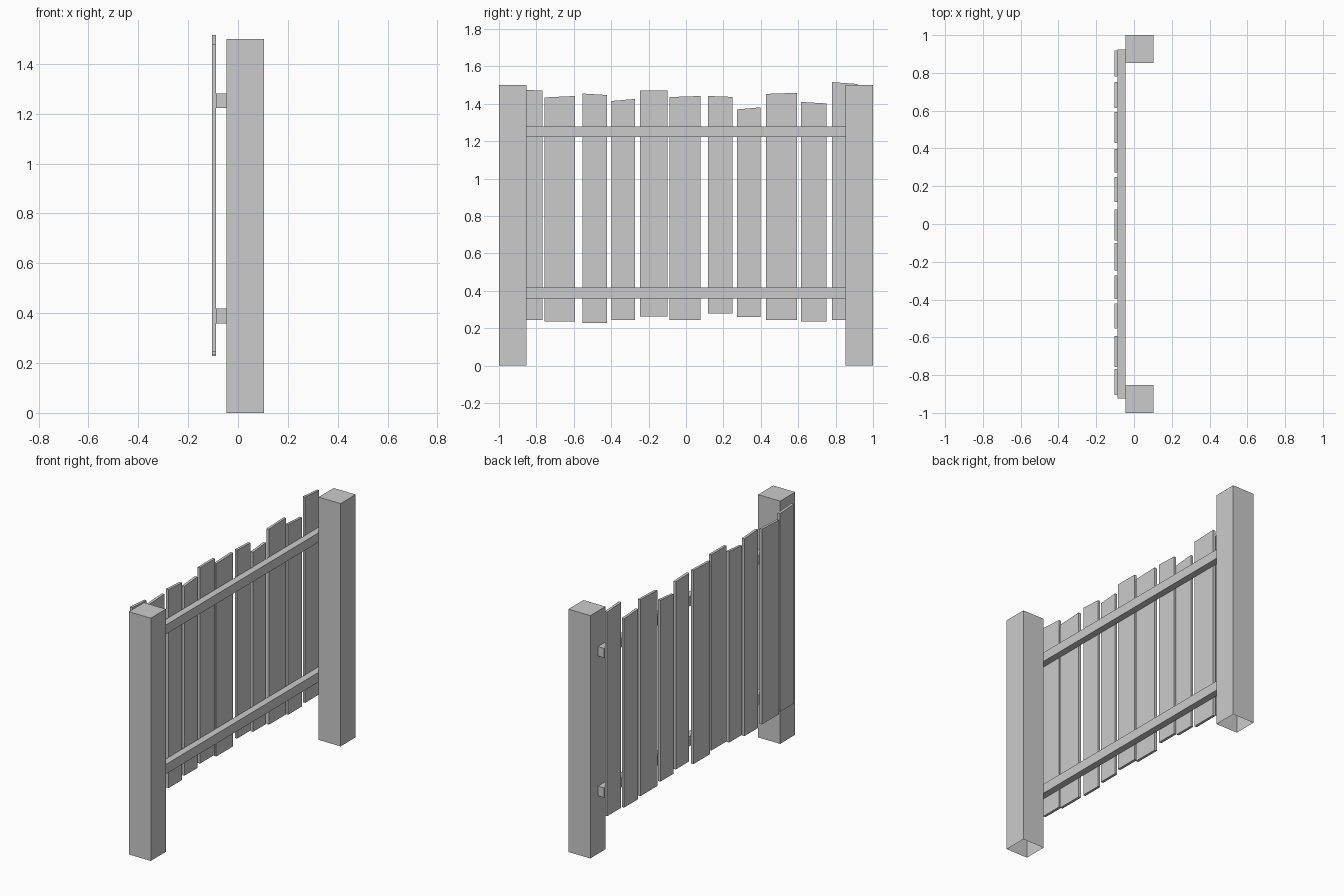
import bpy, bmesh

if "Cube" in bpy.data.objects:
    bpy.data.objects.remove(bpy.data.objects["Cube"])


def prism(name, x0, x1, outline, open_bottom=False):
    """Extrude a four-point (y, z) outline from x0 to x1."""
    bm = bmesh.new()
    face = bm.faces.new([bm.verts.new((x0, y, z)) for y, z in outline])
    ext = bmesh.ops.extrude_face_region(bm, geom=[face], use_keep_orig=True)
    moved = [v for v in ext["geom"] if isinstance(v, bmesh.types.BMVert)]
    bmesh.ops.translate(bm, verts=moved, vec=(x1 - x0, 0, 0))
    bmesh.ops.recalc_face_normals(bm, faces=bm.faces)
    if open_bottom:
        base = [f for f in bm.faces if all(v.co.z < 1e-5 for v in f.verts)]
        bmesh.ops.delete(bm, geom=base, context='FACES')
    mesh = bpy.data.meshes.new(name)
    bm.to_mesh(mesh)
    bm.free()
    obj = bpy.data.objects.new(name, mesh)
    bpy.context.collection.objects.link(obj)
    return obj


def rect(y0, y1, z0, z1):
    return [(y0, z0), (y1, z0), (y1, z1), (y0, z1)]


# End posts, open underneath
prism("post_near", -0.046, 0.104, rect(-1.0, -0.853, 0, 1.5), True)
prism("post_far", -0.046, 0.104, rect(0.853, 1.0, 0, 1.5), True)

# Horizontal rails
prism("lower_rail", -0.088, -0.046, rect(-0.925, 0.925, 0.358, 0.418))
prism("upper_rail", -0.088, -0.046, rect(-0.925, 0.925, 1.222, 1.28))

# Uneven slats: y start, y end, bottom, top at start, top at end
slats = [
    (-0.905, -0.768, 0.245, 1.478, 1.470),
    (-0.757, -0.593, 0.235, 1.434, 1.442),
    (-0.553, -0.422, 0.228, 1.455, 1.447),
    (-0.398, -0.272, 0.245, 1.415, 1.426),
    (-0.246, -0.100, 0.262, 1.472, 1.472),
    (-0.087, 0.077, 0.245, 1.436, 1.442),
    (0.117, 0.248, 0.278, 1.442, 1.437),
    (0.272, 0.398, 0.260, 1.370, 1.381),
    (0.428, 0.594, 0.245, 1.453, 1.459),
    (0.615, 0.752, 0.235, 1.410, 1.402),
    (0.781, 0.918, 0.245, 1.516, 1.506),
]
for i, (y0, y1, z0, top0, top1) in enumerate(slats, 1):
    prism(f"slat_{i}", -0.104, -0.088,
          [(y0, z0), (y1, z0), (y1, top1), (y0, top0)])
